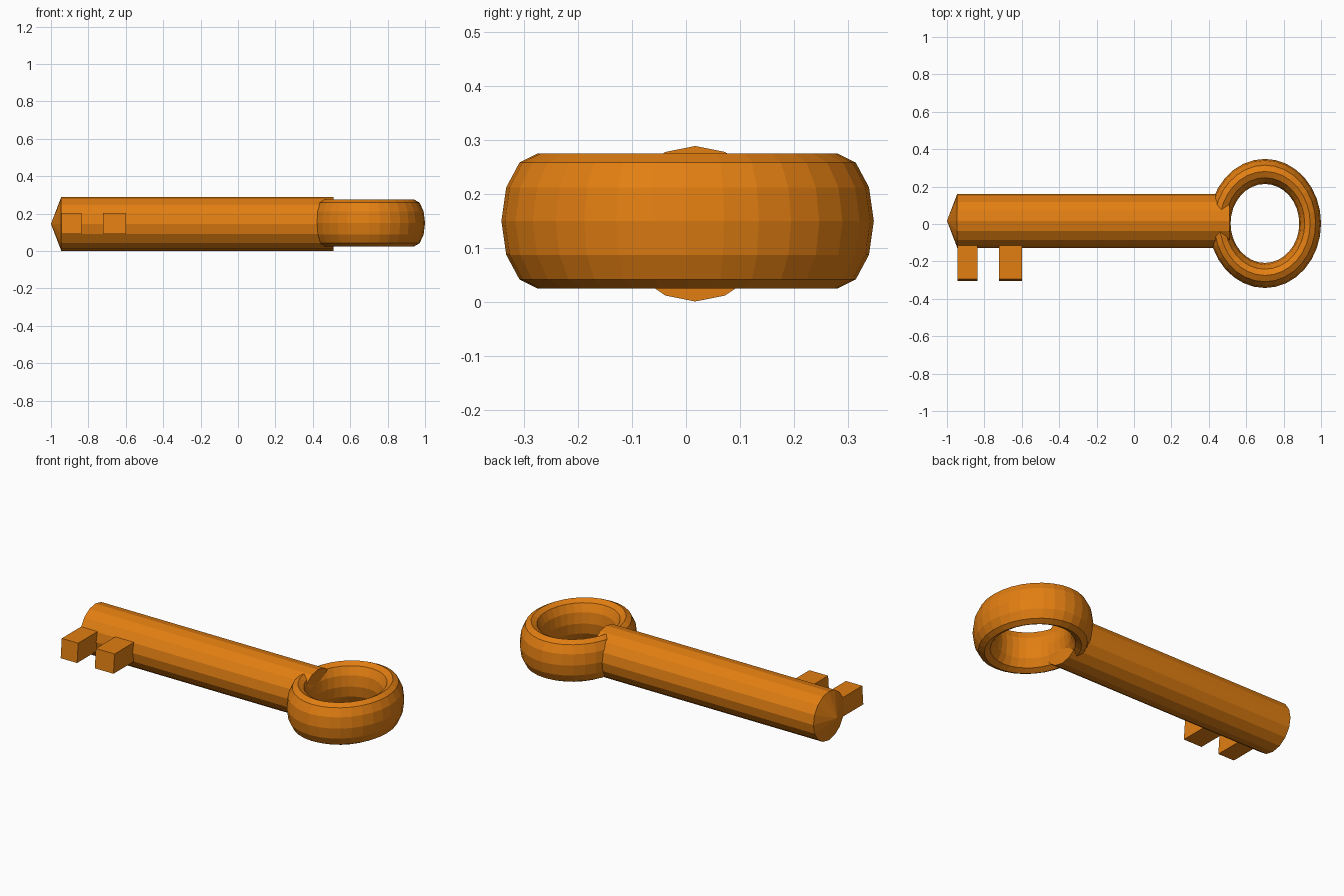
import bpy
import math
from mathutils import Matrix

cube = bpy.data.objects.get("Cube")
if cube:
    bpy.data.objects.remove(cube, do_unlink=True)

# Single orange material
ORANGE = (0.76, 0.21, 0.006, 1)
orange = bpy.data.materials.new("orange")
orange.use_nodes = True
orange.diffuse_color = ORANGE
bsdf = next(n for n in orange.node_tree.nodes if n.type == "BSDF_PRINCIPLED")
bsdf.inputs["Base Color"].default_value = ORANGE


def finish(name):
    """Name the active part, apply its transform and colour it."""
    obj = bpy.context.object
    obj.name = name
    bpy.ops.object.transform_apply(location=True, rotation=True, scale=True)
    obj.data.materials.append(orange)
    bpy.ops.object.shade_flat()
    return obj


# Round shaft with a shallow pointed tip
RADIUS, SIDES = 0.144, 16
SHAFT_Y, SHAFT_Z = 0.017, 0.145
TIP, START, END = -1.0, -0.945, 0.51
bpy.ops.mesh.primitive_cylinder_add(
    vertices=SIDES, radius=RADIUS, depth=END - START, end_fill_type="TRIFAN",
    location=((START + END) / 2, SHAFT_Y, SHAFT_Z), rotation=(0, -math.pi / 2, 0))
shaft = finish("shaft")
for v in shaft.data.vertices:
    on_axis = math.hypot(v.co.y - SHAFT_Y, v.co.z - SHAFT_Z) < RADIUS / 2
    if on_axis and v.co.x < 0:
        v.co.x = TIP

# Oval ring handle, stretched in height
bpy.ops.mesh.primitive_torus_add(
    major_segments=32, minor_segments=12, major_radius=0.278, minor_radius=0.067)
ring = bpy.context.object
ring.scale = (0.87, 1, 1.866)
ring.location = (0.7, 0.003, 0.15)
finish("ring_handle")

# Two square teeth, front faces leaning slightly outward at the bottom
for name, x0, x1 in (("tip_tooth", -0.945, -0.838), ("inner_tooth", -0.722, -0.6)):
    back, front, low, high = -0.05, -0.3, 0.09, 0.203
    bpy.ops.mesh.primitive_cube_add(
        size=1, location=((x0 + x1) / 2, (back + front) / 2, (low + high) / 2))
    bpy.context.object.scale = (x1 - x0, back - front, high - low)
    tooth = finish(name)
    for v in tooth.data.vertices:
        if v.co.y < -0.2:
            v.co.y += 0.005 if v.co.z > 0.15 else -0.005
